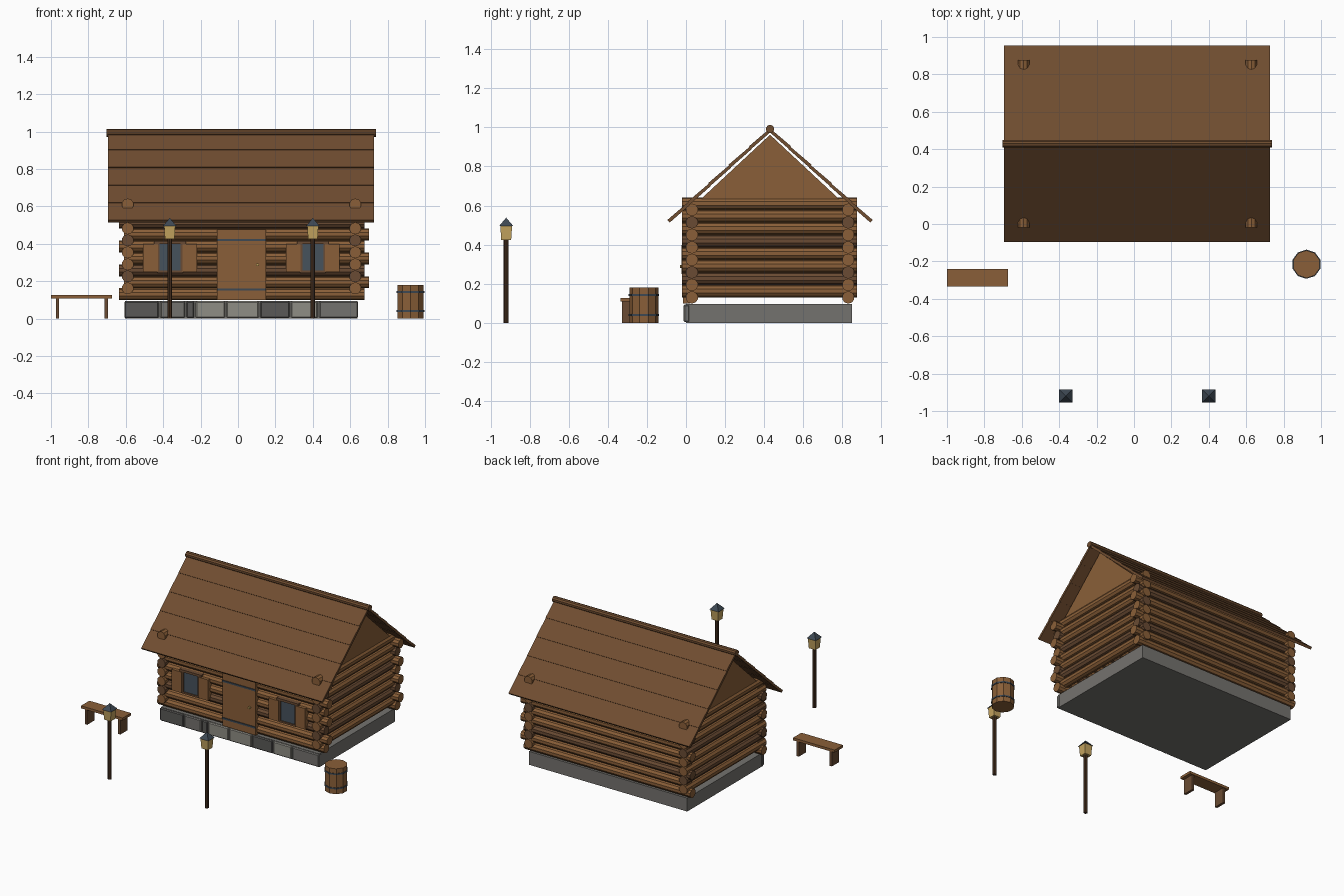
import bpy, bmesh, math
from mathutils import Vector, Matrix

if "Cube" in bpy.data.objects:
    bpy.data.objects.remove(bpy.data.objects["Cube"])


def material(name, hexcode):
    srgb = [int(hexcode[i:i + 2], 16) / 255 for i in (0, 2, 4)]
    rgba = [c / 12.92 if c < 0.04 else ((c + 0.055) / 1.055) ** 2.4 for c in srgb] + [1]
    m = bpy.data.materials.new(name)
    m.use_nodes = True
    m.diffuse_color = rgba
    m.node_tree.nodes["Principled BSDF"].inputs["Base Color"].default_value = rgba
    return m


WOOD = material("light wood", "8a5f38")
DARK = material("weathered wood", "6a4b33")
ROOF = material("roof wood", "704d30")
POST = material("dark post wood", "47301f")
METAL = material("blue grey iron", "3d4853")
GLASS = material("window glass", "46525c")
LAMP = material("lamp glow", "c4a45f")
STONES = [material("light stone", "8f8d85"), material("mid stone", "74726e"),
          material("dark stone", "5a5957")]


def finish(name, bm, mat):
    bmesh.ops.recalc_face_normals(bm, faces=bm.faces)
    me = bpy.data.meshes.new(name)
    bm.to_mesh(me)
    bm.free()
    me.materials.append(mat)
    ob = bpy.data.objects.new(name, me)
    bpy.context.collection.objects.link(ob)
    return ob


def box(name, x, y, z, mat, bevel=0):
    """Box from (low, high) pairs on each axis."""
    bm = bmesh.new()
    bmesh.ops.create_cube(bm, size=1)
    for v in bm.verts:
        v.co = [(a + b) / 2 + c * (b - a) for (a, b), c in zip((x, y, z), v.co)]
    ob = finish(name, bm, mat)
    if bevel:
        mod = ob.modifiers.new("bevel", "BEVEL")
        mod.width = bevel
        mod.segments = 1
    return ob


def rod(name, start, end, r1, mat, sides=10, r2=None, turn=0):
    """Cylinder or cone between two points."""
    a, b = Vector(start), Vector(end)
    bm = bmesh.new()
    bmesh.ops.create_cone(bm, cap_ends=True, segments=sides, radius1=r1,
                          radius2=r1 if r2 is None else r2, depth=(b - a).length)
    rot = (b - a).to_track_quat('Z', 'Y').to_matrix().to_4x4()
    bm.transform(Matrix.Translation((a + b) / 2) @ rot @ Matrix.Rotation(turn, 4, 'Z'))
    return finish(name, bm, mat)


def prism(name, outline, x0, x1, mat):
    """Outline in the y-z plane, extruded along x."""
    bm = bmesh.new()
    face = bm.faces.new([bm.verts.new((x0, y, z)) for y, z in outline])
    new = bmesh.ops.extrude_face_region(bm, geom=[face])["geom"]
    bmesh.ops.translate(bm, vec=(x1 - x0, 0, 0),
                        verts=[v for v in new if isinstance(v, bmesh.types.BMVert)])
    return finish(name, bm, mat)


# Foundation with a facing of uneven stones
box("foundation", (-0.605, 0.64), (0, 0.85), (0, 0.095), STONES[1])
edges = [-0.612, -0.42, -0.28, -0.23, -0.065, 0.115, 0.28, 0.43, 0.646]
for i, (a, b) in enumerate(zip(edges, edges[1:])):
    shade = STONES[(2, 1, 2, 0, 0, 2, 0, 1)[i]]
    box("foundation_stone", (a + 0.004, b - 0.004), (-0.012, 0.02), (0.003, 0.093), shade, 0.006)

# Interlocking log walls
STEP = 0.064
for i in range(8):
    z = 0.13 + STEP * i
    shift = 0.026 * (i % 2)
    mat = DARK if i in (2, 6) else WOOD
    for name, y in (("front_log", 0.03), ("back_log", 0.83)):
        rod(name, (-0.635 + shift, y, z), (0.675 + shift, y, z), 0.032, mat)
    mat = DARK if i in (1, 4) else WOOD
    for name, x in (("right_log", -0.59), ("left_log", 0.627)):
        rod(name, (x, -0.02, z + STEP / 2), (x, 0.876, z + STEP / 2), 0.032, mat)

# Gables
for name, x in (("right_gable", -0.59), ("left_gable", 0.627)):
    prism(name, [(0.03, 0.59), (0.83, 0.59), (0.43, 0.962)], x - 0.02, x + 0.02, WOOD)

# Roof boards, each one lapping over the one below
RIDGE = Vector((0.43, 0.995))
for side in (-1, 1):
    down = Vector((side * 0.523, -0.472))
    out = Vector((side * 0.472, 0.523)).normalized()
    for k in range(5):
        top = RIDGE + down * (k / 5)
        low = RIDGE + down * ((k + 1) / 5)
        lift = out * 0.004
        prism("roof_board", [top - out * 0.016, top, low + lift, low - out * 0.014],
              -0.695, 0.728, ROOF)
rod("ridge_pole", (-0.702, 0.43, 0.992), (0.738, 0.43, 0.992), 0.021, ROOF)

# Door with iron straps and a knob
box("door", (-0.113, 0.15), (-0.015, 0.02), (0.1, 0.475), WOOD)
for z in (0.155, 0.42):
    box("door_strap", (-0.113, 0.15), (-0.02, -0.01), (z - 0.006, z + 0.006), METAL)
rod("door_knob", (0.104, -0.014, 0.288), (0.104, -0.03, 0.288), 0.008, LAMP, 8)

# Shuttered windows
for c in (-0.363, 0.4):
    box("window_pane", (c - 0.06, c + 0.06), (-0.006, 0.02), (0.255, 0.4), GLASS)
    for s in (-1, 1):
        xs = sorted((c + s * 0.066, c + s * 0.144))
        box("shutter", xs, (-0.022, 0.015), (0.25, 0.398), WOOD)
        xs = sorted((c + s * 0.056, c + s * 0.068))
        box("window_jamb", xs, (-0.014, 0.015), (0.25, 0.4), DARK)
    box("window_head", (c - 0.085, c + 0.085), (-0.018, 0.015), (0.398, 0.414), DARK)
    box("window_sill", (c - 0.068, c + 0.068), (-0.014, 0.015), (0.244, 0.256), DARK)

# Lamp posts
for x in (-0.365, 0.4):
    y, quarter = -0.92, math.pi / 4
    rod("lamp_post", (x, y, 0), (x, y, 0.43), 0.013, POST, 8)
    rod("lantern", (x, y, 0.424), (x, y, 0.5), 0.036, LAMP, 4, 0.043, quarter)
    rod("lantern_cap", (x, y, 0.496), (x, y, 0.538), 0.05, METAL, 4, 0, quarter)

# Bench
box("bench_seat", (-1, -0.673), (-0.335, -0.241), (0.108, 0.126), WOOD)
for x in (-0.965, -0.705):
    box("bench_leg", (x - 0.009, x + 0.009), (-0.328, -0.248), (0, 0.11), DARK)

# Barrel with iron hoops
bx, by = 0.922, -0.215
rod("barrel", (bx, by, 0), (bx, by, 0.18), 0.074, WOOD)
for z in (0.04, 0.142):
    rod("barrel_hoop", (bx, by, z - 0.005), (bx, by, z + 0.005), 0.078, METAL)
